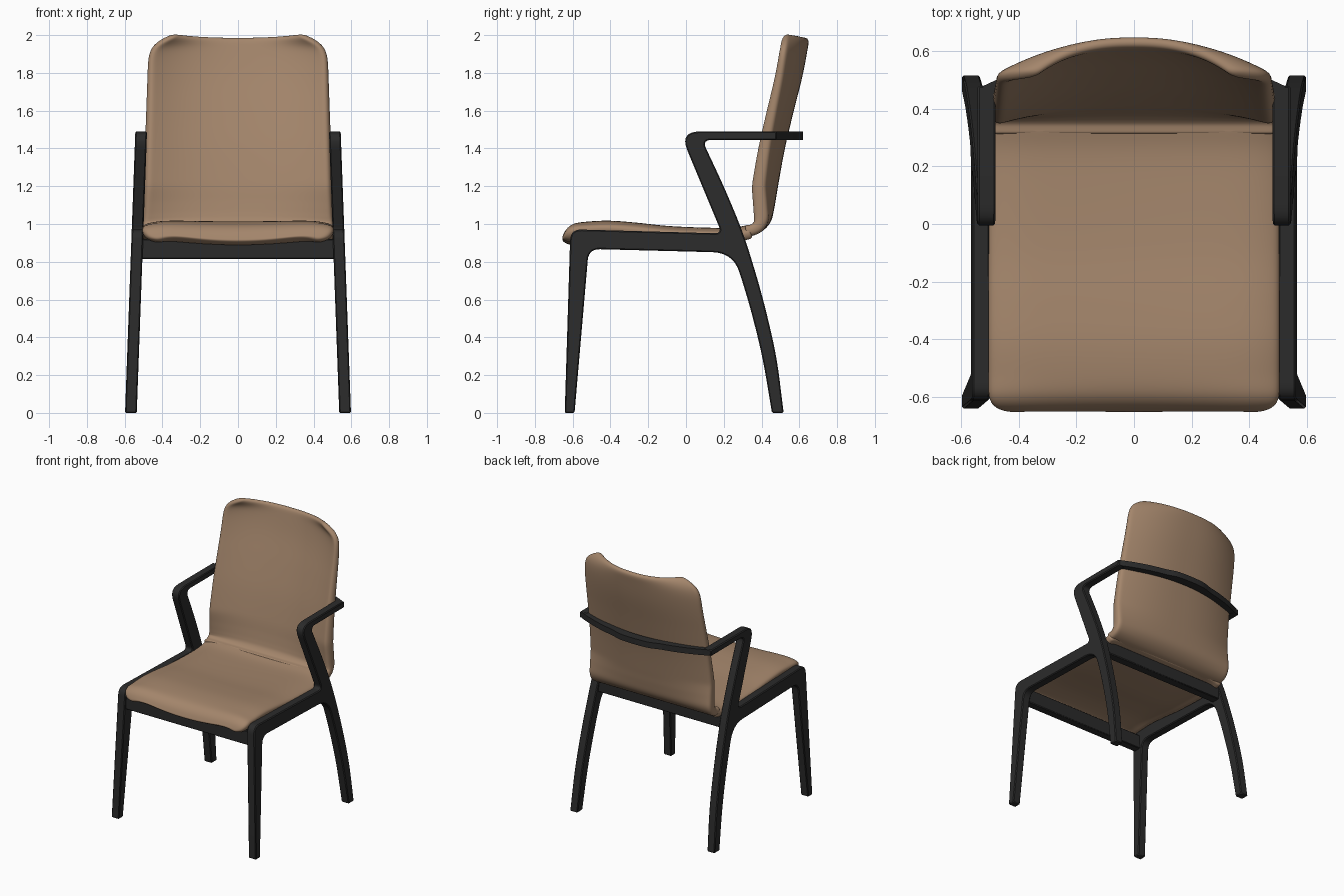
import bpy, bmesh, math
from mathutils import Vector

if "Cube" in bpy.data.objects:
    bpy.data.objects.remove(bpy.data.objects["Cube"])


def material(name, rgb):
    m = bpy.data.materials.new(name)
    m.diffuse_color = (*rgb, 1)
    m.use_nodes = True
    m.node_tree.nodes["Principled BSDF"].inputs["Base Color"].default_value = m.diffuse_color
    return m


TAN = material("tan_leather", (0.37, 0.237, 0.148))
BLACK = material("black_wood", (0.024, 0.024, 0.024))


def finish(name, bm, mat, angle=35):
    bmesh.ops.recalc_face_normals(bm, faces=bm.faces)
    me = bpy.data.meshes.new(name)
    bm.to_mesh(me)
    bm.free()
    me.materials.append(mat)
    me.shade_smooth()
    me.set_sharp_from_angle(angle=math.radians(angle))
    ob = bpy.data.objects.new(name, me)
    bpy.context.collection.objects.link(ob)
    return ob


def bevel(ob, width):
    b = ob.modifiers.new("bevel", 'BEVEL')
    b.width, b.segments = width, 1
    b.limit_method, b.angle_limit = 'ANGLE', math.radians(50)


def rounded(corners, steps=7):
    """Polygon whose corners (y, z, cut) are replaced by smooth curves."""
    out = []
    for i, (y, z, cut) in enumerate(corners):
        c = Vector((y, z))
        if not cut:
            out.append(c)
            continue
        p = Vector(corners[i - 1][:2])
        n = Vector(corners[(i + 1) % len(corners)][:2])
        a = c + (p - c).normalized() * cut
        b = c + (n - c).normalized() * cut
        for k in range(steps + 1):
            t = k / steps
            out.append(a * (1 - t) ** 2 + c * 2 * t * (1 - t) + b * t * t)
    return out


def spline(pts, n):
    """Catmull-Rom samples through 2D points."""
    p = [Vector(q) for q in pts]
    p = [2 * p[0] - p[1]] + p + [2 * p[-1] - p[-2]]
    out = []
    for k in range(n + 1):
        s = k / n * (len(pts) - 1)
        i = min(int(s), len(pts) - 2)
        t = s - i
        a, b, c, d = p[i:i + 4]
        out.append(0.5 * (2 * b + (c - a) * t + (2 * a - 5 * b + 4 * c - d) * t * t
                          + (3 * b - a - 3 * c + d) * t ** 3))
    return out


def cushion(name, path, half_width, shape, radius, thickness, taper=lambda z: 1.0,
            cols=24, rows=32):
    """Padded sheet swept along path; its last end has rounded corners."""
    line = spline(path, rows)
    left = [0.0]
    for a, b in zip(line[::-1], line[-2::-1]):
        left.append(left[-1] + (a - b).length)
    left.reverse()
    bm = bmesh.new()
    grid, weights = [], []
    for q, s in zip(line, left):
        w = half_width(q.y)
        if s < radius:
            w += math.sqrt(radius ** 2 - (radius - s) ** 2) - radius
        row = []
        for j in range(cols + 1):
            u = 2 * j / cols - 1
            dy, dz = shape(abs(u), q.x, q.y)
            row.append(bm.verts.new((u * w, q.x + dy, q.y + dz)))
            weights.append(taper(q.y))
        grid.append(row)
    for a, b in zip(grid, grid[1:]):
        for j in range(cols):
            bm.faces.new((a[j], a[j + 1], b[j + 1], b[j]))
    ob = finish(name, bm, TAN, 180)
    group = ob.vertex_groups.new(name="thickness")
    for i, w in enumerate(weights):
        group.add([i], w, 'REPLACE')
    m = ob.modifiers.new("padding", 'SOLIDIFY')
    m.thickness, m.offset, m.vertex_group = thickness, 0, "thickness"
    m = ob.modifiers.new("soften", 'SUBSURF')
    m.levels = m.render_levels = 2
    return ob


def box(name, lo, hi):
    bm = bmesh.new()
    bmesh.ops.create_cube(bm, size=1)
    for v in bm.verts:
        v.co = [(l + h) / 2 + c * (h - l) for l, h, c in zip(lo, hi, v.co)]
    bevel(finish(name, bm, BLACK), 0.005)


# Side frame: front leg, seat rail, arm and rear leg in one outline, leaning inward
outline = rounded([
    (-0.642, 0, 0), (-0.612, 0.972, 0.06), (0.19, 0.95, 0.04), (-0.035, 1.49, 0.11),
    (0.48, 1.49, 0), (0.48, 1.445, 0), (0.085, 1.445, 0.05), (0.2, 1.2, 0.1),
    (0.305, 0.95, 0.13), (0.405, 0.62, 0.15), (0.48, 0.3, 0.13), (0.517, 0, 0),
    (0.455, 0, 0), (0.405, 0.3, 0.12), (0.335, 0.58, 0.13), (0.25, 0.848, 0.11),
    (-0.515, 0.868, 0.06), (-0.59, 0, 0)])
bm = bmesh.new()
sides = [[bm.verts.new((0.567 - 0.0365 * p.y + dx, p.x, p.y)) for p in outline]
         for dx in (-0.031, 0.031)]
bm.faces.new(sides[0])
bm.faces.new(sides[1])
for i in range(len(outline)):
    bm.faces.new((sides[0][i - 1], sides[0][i], sides[1][i], sides[1][i - 1]))
frame = finish("side_frame", bm, BLACK)
frame.modifiers.new("mirror", 'MIRROR')
bevel(frame, 0.006)

# Cross rails under the seat
box("front_rail", (-0.515, -0.6, 0.815), (0.515, -0.54, 0.92))
box("rear_rail", (-0.515, 0.245, 0.835), (0.515, 0.31, 0.93))

# Curved band joining both arms behind the back, thicker in the middle
bm = bmesh.new()
rings = []
for k in range(41):
    x = -0.525 + 1.05 * k / 40
    y = 0.58 - 0.125 * (abs(x) / 0.525) ** 2
    bump = 0.015 * max(0.0, min(1.0, (0.2 - abs(x)) / 0.08))
    rings.append([bm.verts.new((x, y + d, z)) for d, z in
                  ((-0.025, 1.446), (0.025 + bump, 1.446),
                   (0.025 + bump, 1.489), (-0.025, 1.489))])
for a, b in zip(rings, rings[1:]):
    for j in range(4):
        bm.faces.new((a[j - 1], a[j], b[j], b[j - 1]))
bm.faces.new(rings[0])
bm.faces.new(rings[-1])
finish("back_band", bm, BLACK)


# Seat pad: thin drooping sides, front lip turned down in the middle
def seat_shape(u, y, z):
    lip = max(0.0, min(1.0, (-0.5 - y) / 0.13))
    return 0, 0.012 * u * u * (1 - u ** 6) - 0.022 * u ** 8 + lip * lip * 0.03 * u * u


cushion("seat", [(0.35, 0.965), (0.25, 0.947), (0.1, 0.947), (-0.1, 0.956),
                 (-0.27, 0.974), (-0.42, 0.984), (-0.55, 0.974), (-0.603, 0.948),
                 (-0.63, 0.895)],
        lambda z: 0.506, seat_shape, 0.085, 0.06)


# Backrest: curls up from the seat and wraps forward at the sides
def back_shape(u, y, z):
    low = max(0.0, min(1.0, (z - 0.99) / 0.21))
    depth = 0.068 * low ** 0.8 + 0.05 * max(0.0, z - 1.2) / 0.8
    top = max(0.0, (z - 1.7) / 0.3)
    return -depth * u ** 2.4, 0.018 * top * u * u


cushion("backrest", [(0.315, 0.962), (0.365, 0.974), (0.41, 1.02), (0.43, 1.1),
                     (0.447, 1.2), (0.488, 1.4), (0.54, 1.6), (0.595, 1.8),
                     (0.634, 1.987)],
        lambda z: 0.506 - 0.036 * max(0.0, z - 1.0), back_shape, 0.13, 0.08,
        lambda z: 0.75 + 0.25 * min(1.0, max(0.0, (z - 0.97) / 0.06))
        - 0.5 * max(0.0, z - 1.2) / 0.8)
